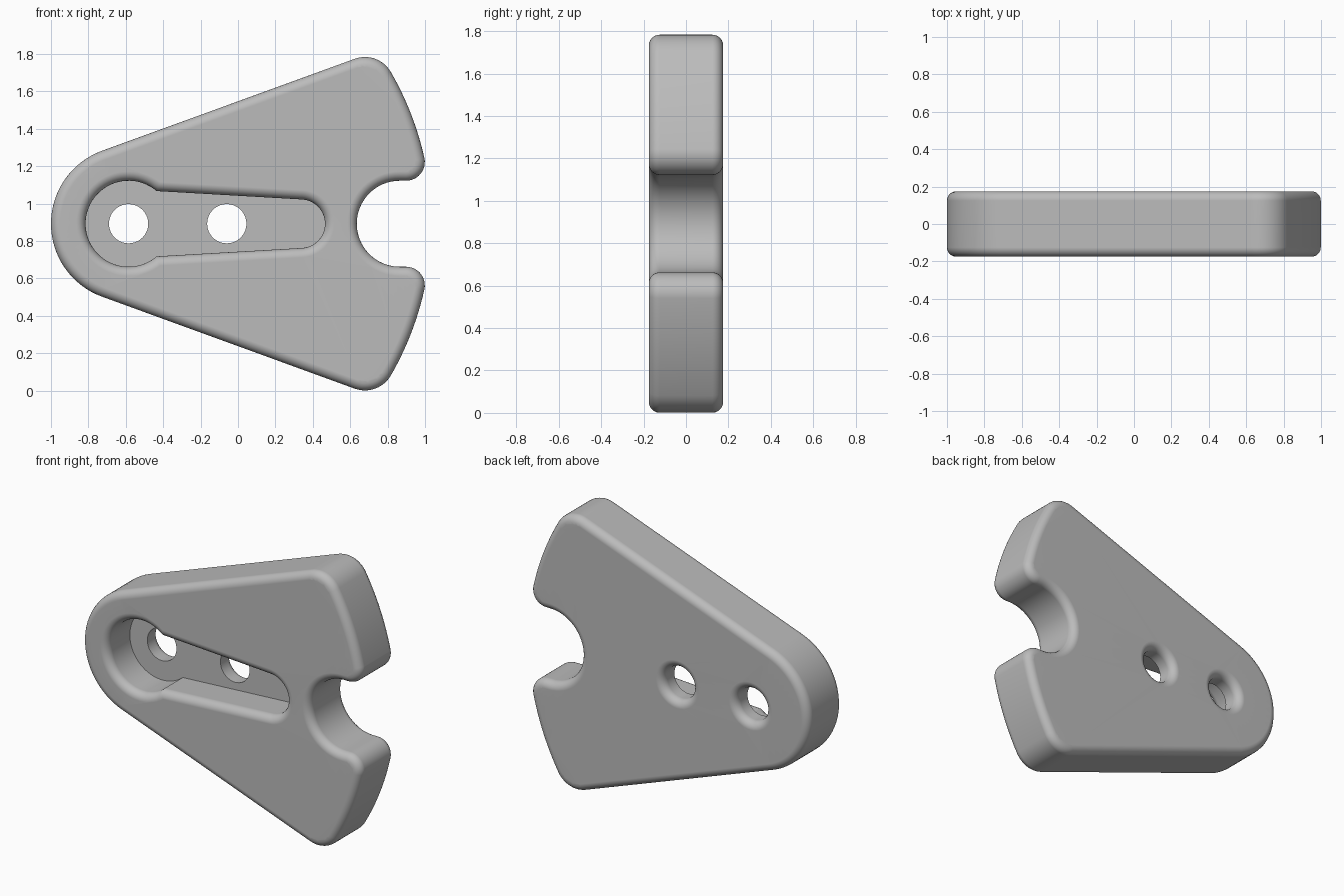
import bpy, bmesh
from math import sin, cos, asin, acos, atan2, radians, pi, sqrt

if "Cube" in bpy.data.objects:
    bpy.data.objects.remove(bpy.data.objects["Cube"])

HALF = 0.175        # half thickness
MID = 0.8925        # height of the mirror axis
PIVOT = -0.585      # centre of the round end and of the wide arc
FILLET = 0.05
FLOOR = 0.055       # y of the pocket floor
HOLE = 0.105


def arc(cx, cz, r, a0, a1, n, ends=True):
    steps = range(n + 1) if ends else range(1, n)
    angles = [a0 + (a1 - a0) * i / n for i in steps]
    return [(cx + r * cos(a), cz + r * sin(a)) for a in angles]


def mirrored(half):
    # the first and last points lie on the axis
    return half + [(x, -z) for x, z in reversed(half[1:-1])]


def outline(d):
    """Fan-shaped body with a round notch, inset by d."""
    big, tip, lip, notch, nose = 1.62, 0.16, 0.1, 0.23, 0.415
    slope = radians(20)
    tip_a = slope + asin((nose - tip) / (big - tip))
    tip_x, tip_z = PIVOT + (big - tip) * cos(tip_a), (big - tip) * sin(tip_a)
    lip_z = notch + lip
    lip_dx = sqrt((big - lip) ** 2 - lip_z ** 2)
    lip_a = atan2(lip_z, lip_dx)
    half = arc(0.865, 0, notch + d, pi, pi / 2, 16)
    half += arc(PIVOT + lip_dx, lip_z, lip - d, -pi / 2, lip_a, 12)
    half += arc(PIVOT, 0, big - d, lip_a, tip_a, 12, ends=False)
    half += arc(tip_x, tip_z, tip - d, tip_a, pi / 2 + slope, 12)
    half += arc(PIVOT, 0, nose - d, pi / 2 + slope, pi, 16)
    return mirrored(half)


def keyhole(d):
    """Pocket: round end joined to a tapering slot, grown by d."""
    end_x, end_r, round_r = 0.335, 0.13, 0.23
    tilt = radians(3.3)
    dist = end_r + sin(tilt) * (end_x - PIVOT) + d
    meet = pi / 2 - tilt - acos(dist / (round_r + d))
    half = arc(end_x, 0, end_r + d, 0, pi / 2 - tilt, 14)
    half += arc(PIVOT, 0, round_r + d, meet, pi, 24)
    return mirrored(half)


def hole(cx):
    return lambda d: arc(cx, 0, HOLE + d, 0, 2 * pi, 40)[:-1]


bm = bmesh.new()


def ring(points, y):
    return [bm.verts.new((x, y, MID + z)) for x, z in points]


def skin(rings):
    for a, b in zip(rings, rings[1:]):
        n = len(a)
        for i in range(n):
            j = (i + 1) % n
            bm.faces.new((a[i], a[j], b[j], b[i]))


def rounded(profile, y, inward):
    """Rings of a quarter-round edge, from the flat face at y to the wall."""
    rings = []
    for i in range(7):
        t = pi / 2 * i / 6
        rings.append(ring(profile(FILLET * (1 - sin(t))),
                          y + inward * FILLET * (1 - cos(t))))
    return rings


def flat(loops, normal):
    edges = [bm.edges.get((r[i - 1], r[i])) for r in loops for i in range(len(r))]
    bmesh.ops.triangle_fill(bm, edges=edges, use_beauty=True, normal=normal)


# Outer wall with rounded edges front and back
front = rounded(outline, -HALF, 1)
back = rounded(outline, HALF, -1)
skin(front + back[::-1])

# Pocket wall, rounded only at its opening
pocket = rounded(keyhole, -HALF, 1) + [ring(keyhole(0), FLOOR)]
skin(pocket)

# Two through holes, sharp at the pocket floor and rounded at the back
holes = []
for cx in (PIVOT, -0.06):
    h = rounded(hole(cx), HALF, -1) + [ring(hole(cx)(0), FLOOR)]
    skin(h)
    holes.append(h)

# Flat front, pocket floor and back
flat([front[0], pocket[0]], (0, -1, 0))
flat([pocket[-1]] + [h[-1] for h in holes], (0, -1, 0))
flat([back[0]] + [h[0] for h in holes], (0, 1, 0))
bmesh.ops.recalc_face_normals(bm, faces=bm.faces[:])

mesh = bpy.data.meshes.new("fan_plate")
bm.to_mesh(mesh)
bm.free()
plate = bpy.data.objects.new("fan_plate", mesh)
bpy.context.collection.objects.link(plate)

# Plain grey
grey = bpy.data.materials.new("plain_grey")
grey.use_nodes = True
colour = (0.5, 0.5, 0.5, 1)
grey.diffuse_color = colour
grey.node_tree.nodes["Principled BSDF"].inputs["Base Color"].default_value = colour
mesh.materials.append(grey)

# Smooth curves, crisp pocket corners, even flats
bpy.context.view_layer.objects.active = plate
plate.select_set(True)
bpy.ops.object.shade_smooth_by_angle(angle=radians(30))
weighted = plate.modifiers.new("even_flats", 'WEIGHTED_NORMAL')
weighted.keep_sharp = True
weighted.weight = 100
